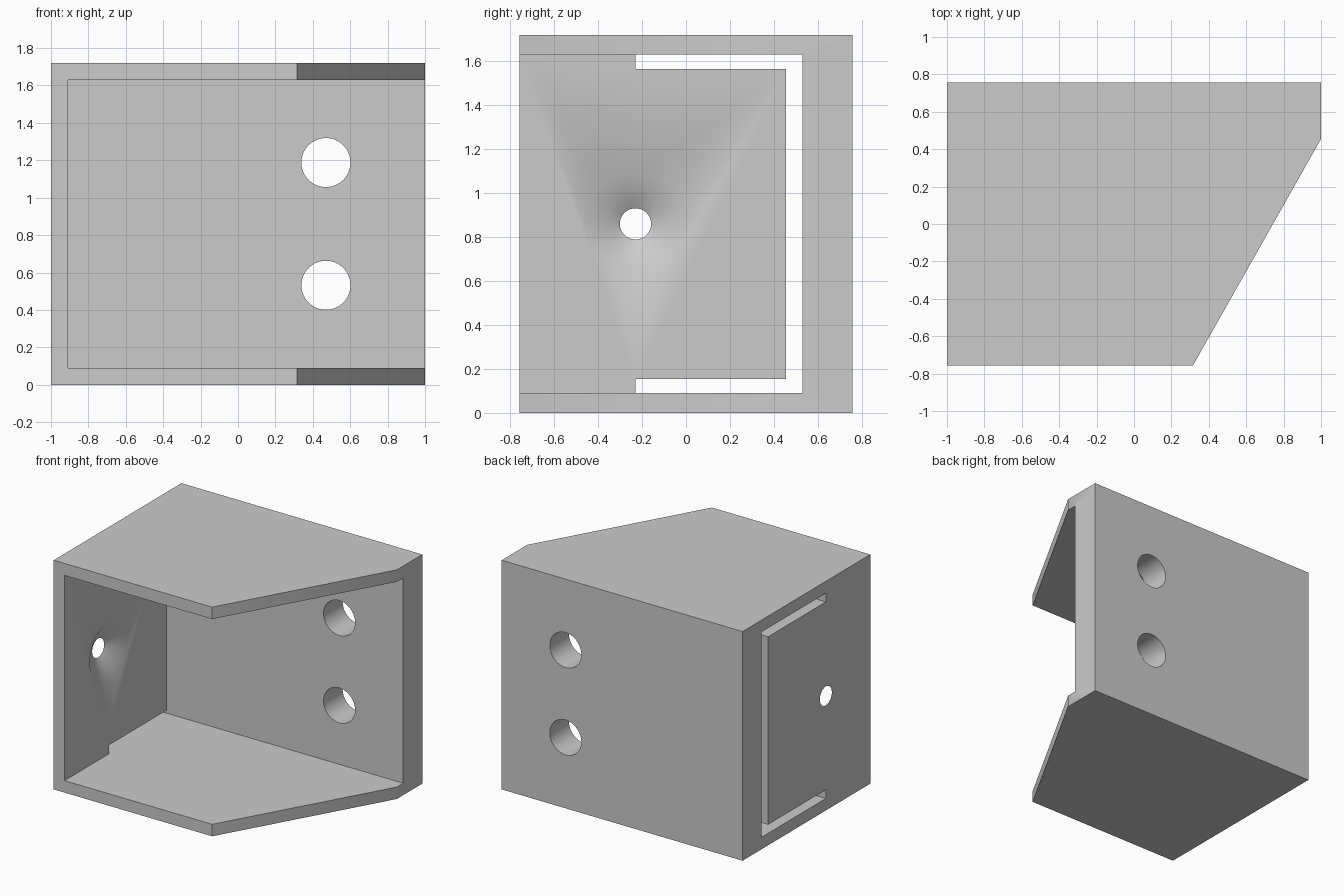
import bpy
import bmesh
from math import radians
from mathutils import Matrix, Vector

default = bpy.data.objects.get("Cube")
if default:
    bpy.data.objects.remove(default)

grey = bpy.data.materials.new("light grey")
grey.use_nodes = True
colour = (0.6, 0.6, 0.6, 1)
grey.diffuse_color = colour
grey.node_tree.nodes["Principled BSDF"].inputs["Base Color"].default_value = colour


def make_object(name, bm):
    bmesh.ops.recalc_face_normals(bm, faces=bm.faces)
    mesh = bpy.data.meshes.new(name)
    bm.to_mesh(mesh)
    bm.free()
    mesh.materials.append(grey)
    obj = bpy.data.objects.new(name, mesh)
    bpy.context.collection.objects.link(obj)
    return obj


def prism(name, points, offset):
    """Extrude a flat outline of 3D points along offset."""
    bm = bmesh.new()
    face = bm.faces.new([bm.verts.new(p) for p in points])
    moved = bmesh.ops.extrude_face_region(bm, geom=[face])["geom"]
    verts = [v for v in moved if isinstance(v, bmesh.types.BMVert)]
    bmesh.ops.translate(bm, verts=verts, vec=Vector(offset))
    return make_object(name, bm)


def round_cutter(name, r_start, r_end, depth, centre, axis):
    """Cone or cylinder running along X or Y, r_start at the negative end."""
    bm = bmesh.new()
    turn = Vector((0, 0, 1)).rotation_difference(Vector(axis)).to_matrix().to_4x4()
    bmesh.ops.create_cone(bm, cap_ends=True, segments=64, radius1=r_start,
                          radius2=r_end, depth=depth,
                          matrix=Matrix.Translation(centre) @ turn)
    return make_object(name, bm)


def cut(target, cutter):
    mod = target.modifiers.new("cut", 'BOOLEAN')
    mod.operation = 'DIFFERENCE'
    mod.solver = 'EXACT'
    mod.object = cutter
    bpy.context.view_layer.objects.active = target
    bpy.ops.object.modifier_apply(modifier=mod.name)
    bpy.data.objects.remove(cutter)


X, Y, H = 1.0, 0.757, 1.72      # half width, half depth, height
WALL = 0.09                     # thin wall thickness
BACK = 0.53                     # inner face of the thick back wall
TONGUE = 0.455                  # free edge of the side tongue
MID_Y, MID_Z = -0.23, H / 2     # countersink centre

# Outer block with the slanted corner
bracket = prism("bracket", [(-X, -Y, 0), (0.315, -Y, 0), (X, TONGUE, 0),
                            (X, Y, 0), (-X, Y, 0)], (0, 0, H))

# Cavity open at the front and the slanted side
low, high = WALL, H - WALL
inner = WALL - X
cut(bracket, prism("cavity_cutter", [(inner, -2, low), (2, -2, low),
                                     (2, BACK, low), (inner, BACK, low)],
                   (0, 0, high - low)))

# U-shaped slot that frees the tongue in the side wall
gap = 0.065
slot = [(MID_Y, low), (BACK, low), (BACK, high), (MID_Y, high),
        (MID_Y, high - gap), (TONGUE, high - gap),
        (TONGUE, low + gap), (MID_Y, low + gap)]
cut(bracket, prism("slot_cutter", [(-1.1, y, z) for y, z in slot], (0.25, 0, 0)))

# Countersunk screw hole, cone carried a little past both wall faces
slope = (0.228 - 0.071) / WALL
over = 0.02
cut(bracket, round_cutter("countersink_cutter", 0.071 - slope * over,
                          0.228 + slope * over, WALL + 2 * over,
                          (-X + WALL / 2, MID_Y, MID_Z), (1, 0, 0)))

# Two mounting holes through the back wall
for side in (-1, 1):
    cut(bracket, round_cutter("mounting_hole_cutter", 0.131, 0.131, 1.0,
                              (0.47, 0.65, MID_Z + side * 0.328), (0, 1, 0)))

# Smooth holes with sharp edges
bpy.ops.object.select_all(action='DESELECT')
bracket.select_set(True)
bpy.context.view_layer.objects.active = bracket
bpy.ops.object.shade_smooth_by_angle(angle=radians(30))
